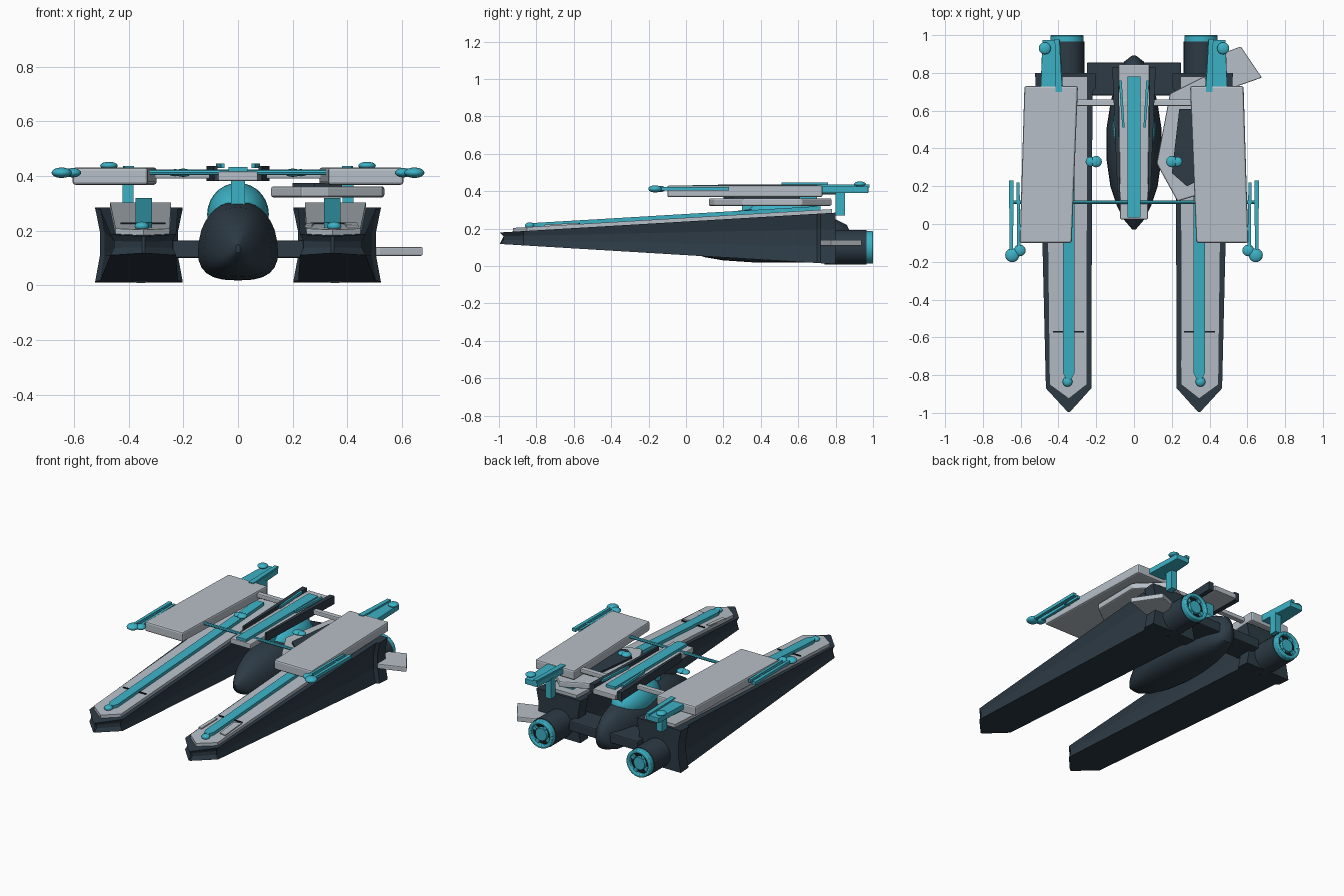
import bpy, bmesh, math
from mathutils import Vector, Matrix

if "Cube" in bpy.data.objects:
    bpy.data.objects.remove(bpy.data.objects["Cube"])


def material(name, rgb):
    m = bpy.data.materials.new(name)
    m.diffuse_color = (*rgb, 1)
    m.use_nodes = True
    m.node_tree.nodes["Principled BSDF"].inputs["Base Color"].default_value = m.diffuse_color
    return m


DARK = material("dark slate", (0.026, 0.043, 0.060))
GREY = material("light grey", (0.47, 0.52, 0.57))
TEAL = material("teal", (0.045, 0.44, 0.56))
BLACK = material("black", (0.008, 0.010, 0.014))


def finish(name, bm, mat, bevel=0, smooth=False):
    bmesh.ops.recalc_face_normals(bm, faces=bm.faces[:])
    me = bpy.data.meshes.new(name)
    bm.to_mesh(me)
    bm.free()
    ob = bpy.data.objects.new(name, me)
    bpy.context.collection.objects.link(ob)
    me.materials.append(mat)
    if bevel:
        b = ob.modifiers.new("bevel", 'BEVEL')
        b.width, b.segments = bevel, 2
    if smooth:
        bpy.ops.object.select_all(action='DESELECT')
        ob.select_set(True)
        bpy.context.view_layer.objects.active = ob
        bpy.ops.object.shade_smooth_by_angle(angle=math.radians(40))
    return ob


def loft(name, rings, mat, smooth=False):
    bm = bmesh.new()
    vs = [[bm.verts.new(p) for p in r] for r in rings]
    n = len(vs[0])
    for a, b in zip(vs, vs[1:]):
        for i in range(n):
            bm.faces.new((a[i], a[(i + 1) % n], b[(i + 1) % n], b[i]))
    bm.faces.new(vs[0])
    bm.faces.new(vs[-1])
    return finish(name, bm, mat, smooth=smooth)


def slab(name, pts, z0, z1, mat, slope=0, bevel=0, side=1):
    """Extruded plan outline; slope raises it along y."""
    rings = [[(side * x, y, z + slope * y) for x, y in pts] for z in (z0, z1)]
    ob = loft(name, rings, mat)
    if bevel:
        b = ob.modifiers.new("bevel", 'BEVEL')
        b.width, b.segments = bevel, 2
    return ob


def rect(x0, x1, y0, y1):
    return [(x0, y0), (x1, y0), (x1, y1), (x0, y1)]


def ball(name, loc, radius, height, mat):
    bm = bmesh.new()
    bmesh.ops.create_uvsphere(bm, u_segments=20, v_segments=12, radius=1)
    bmesh.ops.scale(bm, vec=(radius, radius, height), verts=bm.verts)
    bmesh.ops.translate(bm, vec=loc, verts=bm.verts)
    return finish(name, bm, mat, smooth=True)


def rod(name, a, b, r, mat, r2=None, seg=32):
    a, b = Vector(a), Vector(b)
    bm = bmesh.new()
    rot = (b - a).to_track_quat('Z', 'Y').to_matrix().to_4x4()
    bmesh.ops.create_cone(bm, cap_ends=True, segments=seg, radius1=r, radius2=r2 or r,
                          depth=(b - a).length, matrix=Matrix.Translation((a + b) / 2) @ rot)
    return finish(name, bm, mat, smooth=seg > 8)


def ring(name, cx, cz, y0, y1, r_in, r_out, mat, a0=0.0, a1=2 * math.pi, seg=40):
    """Flat-walled ring, or an arc of one, around the y axis."""
    bm = bmesh.new()
    full = a1 - a0 > 6.28
    n = seg if full else seg + 1
    secs = []
    for i in range(n):
        t = a0 + (a1 - a0) * i / seg
        secs.append([bm.verts.new((cx + r * math.cos(t), y, cz + r * math.sin(t)))
                     for r, y in ((r_in, y0), (r_out, y0), (r_out, y1), (r_in, y1))])
    for i in range(n if full else n - 1):
        a, b = secs[i], secs[(i + 1) % n]
        for k in range(4):
            bm.faces.new((a[k], a[(k + 1) % 4], b[(k + 1) % 4], b[k]))
    if not full:
        bm.faces.new(secs[0])
        bm.faces.new(secs[-1])
    return finish(name, bm, mat, bevel=0.006 if full else 0, smooth=True)


SLOPE, TOP = 0.059, 0.238           # deck line of the two hulls

for s, tag in ((-1, "left"), (1, "right")):
    # Long hull with pinched sides and a flared rear frame
    rings = []
    for y, w in ((-0.995, 0.006), (-0.87, 0.12), (0.70, 0.142), (0.72, 0.16), (0.80, 0.16)):
        c = 0.355 + 0.010 * y
        zt, zb = TOP + SLOPE * y, 0.058 - 0.06 * y
        za, zc = zb + (zt - zb) * 0.35, zb + (zt - zb) * 0.68
        q = 0.02 if y < -0.9 else 0
        half = [(w, zb, 0), (w * 0.89, za, q), (w * 0.89, zc, q), (w, zt, 0)]
        loop = half + [(-x, z, d) for x, z, d in reversed(half)]
        rings.append([(s * (c + x), y + d, z) for x, z, d in loop])
    loft(tag + "_hull", rings, DARK)

    # Deck plate, stripe and its round end
    slab(tag + "_deck", [(0.345, -0.925), (0.448, -0.85), (0.468, 0.78), (0.245, 0.78), (0.25, -0.85)],
         TOP - 0.005, TOP + 0.02, GREY, SLOPE, side=s)
    slab(tag + "_deck_stripe", [(0.315, -0.79), (0.33, -0.82), (0.36, -0.82), (0.375, -0.79),
                                (0.375, 0.72), (0.315, 0.72)], TOP + 0.018, TOP + 0.04, TEAL, SLOPE, side=s)
    ball(tag + "_stripe_end", (s * 0.352, -0.835, 0.216), 0.026, 0.017, TEAL)
    slab(tag + "_deck_seam", rect(0.265, 0.43, -0.574, -0.566), TOP + 0.019, TOP + 0.026, BLACK, SLOPE, side=s)

    # Engine barrel and nozzle
    cx, cz = s * 0.355, 0.1
    rod(tag + "_engine", (cx, 0.74, cz), (cx, 0.965, cz), 0.092, DARK)
    ring(tag + "_nozzle_rim", cx, cz, 0.955, 1.0, 0.066, 0.088, TEAL)
    rod(tag + "_nozzle_back", (cx, 0.95, cz), (cx, 0.975, cz), 0.07, BLACK)
    rod(tag + "_nozzle_hub", (cx, 0.96, cz), (cx, 0.992, cz), 0.045, TEAL, 0.04)
    for k in range(4):
        a = k * math.pi / 2 + 0.3
        ring(tag + "_nozzle_pad", cx, cz, 0.96, 0.99, 0.044, 0.068, TEAL, a, a + 0.45, 6)

    # Raised wing panel
    slab(tag + "_wing_panel", [(0.33, -0.10), (0.605, -0.10), (0.58, 0.73), (0.297, 0.73)],
         0.368, 0.431, GREY, bevel=0.01, side=s)

    # Tail boom, its cap and the post holding it
    slab(tag + "_tail_boom", [(0.375, 0.70), (0.495, 0.70), (0.485, 0.975), (0.392, 0.975)],
         0.39, 0.425, TEAL, bevel=0.004, side=s)
    slab(tag + "_tail_ridge", [(0.38, 0.70), (0.415, 0.70), (0.42, 0.98), (0.395, 0.98)],
         0.42, 0.436, TEAL, side=s)
    ball(tag + "_tail_cap", (s * 0.472, 0.93, 0.438), 0.032, 0.014, TEAL)
    slab(tag + "_tail_post", rect(0.382, 0.422, 0.80, 0.85), 0.27, 0.40, TEAL, side=s)

    # Outer side rails with rounded pods
    slab(tag + "_outer_rail", [(0.64, -0.15), (0.658, -0.15), (0.662, 0.23), (0.638, 0.23)],
         0.403, 0.423, TEAL, side=s)
    slab(tag + "_inner_rail", [(0.60, -0.13), (0.618, -0.13), (0.622, 0.22), (0.606, 0.22)],
         0.403, 0.423, TEAL, side=s)
    ball(tag + "_outer_pod", (s * 0.645, -0.165, 0.412), 0.037, 0.019, TEAL)
    ball(tag + "_inner_pod", (s * 0.605, -0.14, 0.412), 0.031, 0.017, TEAL)

    # Paired round pods between hull and centre
    ball(tag + "_middle_pod", (s * 0.2, 0.33, 0.412), 0.03, 0.015, TEAL)
    ball(tag + "_middle_pod_outer", (s * 0.23, 0.33, 0.412), 0.026, 0.013, TEAL)

    # Centre spine rails and slats
    slab(tag + "_spine_rail", [(0.075, 0.17), (0.088, 0.17), (0.115, 0.83), (0.082, 0.83)],
         0.382, 0.436, DARK, side=s)
    slab(tag + "_spine_slat", [(0.05, 0.51), (0.062, 0.51), (0.08, 0.76), (0.065, 0.76)],
         0.43, 0.446, TEAL, side=s)

# Pod fuselage, egg shaped in section
rings = []
for y, w, zb, zt in ((-0.03, 0.008, 0.12, 0.15), (0.02, 0.05, 0.075, 0.20), (0.10, 0.09, 0.047, 0.25),
                     (0.20, 0.122, 0.03, 0.285), (0.35, 0.143, 0.02, 0.305), (0.50, 0.143, 0.018, 0.305),
                     (0.65, 0.12, 0.018, 0.29), (0.78, 0.085, 0.025, 0.26), (0.86, 0.05, 0.05, 0.22),
                     (0.892, 0.01, 0.11, 0.15)):
    zm, h = (zb + zt) / 2, (zt - zb) / 2
    r = []
    for i in range(28):
        t = 2 * math.pi * i / 28
        c, d = math.cos(t), math.sin(t)
        x = math.copysign(abs(c) ** 0.75, c) * w * (1 - 0.2 * d)
        r.append((x, y, zm + h * math.copysign(abs(d) ** 0.85, d)))
    rings.append(r)
loft("fuselage", rings, DARK, smooth=True)
bm = bmesh.new()
bmesh.ops.create_uvsphere(bm, u_segments=24, v_segments=14, radius=1)
bmesh.ops.scale(bm, vec=(0.113, 0.2, 0.115), verts=bm.verts)
bmesh.ops.translate(bm, vec=(0, 0.52, 0.26), verts=bm.verts)
finish("canopy", bm, TEAL, smooth=True)
slab("spine_support", rect(-0.026, 0.026, 0.30, 0.70), 0.28, 0.39, TEAL)

# Cross beam between the hulls
slab("cross_beam", rect(-0.25, 0.25, 0.68, 0.855), 0.10, 0.165, DARK, bevel=0.008)

# Centre spine panel and stripe
slab("spine_panel", [(-0.073, 0.025), (0.073, 0.025), (0.082, 0.845), (-0.082, 0.845)],
     0.382, 0.416, GREY, bevel=0.005)
slab("spine_stripe", rect(-0.034, 0.034, 0.035, 0.78), 0.41, 0.433, TEAL)

# Cross rods joining the panels
slab("rear_cross_rod", rect(-0.32, 0.32, 0.625, 0.66), 0.39, 0.418, GREY, bevel=0.006)
rod("front_cross_rod", (-0.66, 0.115, 0.413), (0.66, 0.115, 0.413), 0.01, TEAL, seg=8)

# Loose plates on the right side
slab("right_skew_plate", [(0.12, 0.32), (0.23, 0.12), (0.33, 0.15), (0.53, 0.30), (0.535, 0.62),
                          (0.37, 0.78), (0.19, 0.69)], 0.322, 0.362, GREY, bevel=0.008)
slab("right_skew_inlay", [(0.20, 0.27), (0.28, 0.20), (0.38, 0.25), (0.36, 0.61), (0.24, 0.61)],
     0.36, 0.374, DARK)
slab("right_side_fin", [(0.46, 0.90), (0.565, 0.94), (0.677, 0.775), (0.52, 0.72), (0.40, 0.72)],
     0.108, 0.14, GREY, bevel=0.005)
slab("right_deck_plate_inner", [(0.245, -0.76), (0.27, -0.76), (0.278, -0.61), (0.255, -0.61)],
     TOP + 0.018, TOP + 0.027, GREY, SLOPE)
slab("right_deck_plate_outer", [(0.395, -0.75), (0.44, -0.76), (0.435, -0.58), (0.39, -0.60)],
     TOP + 0.018, TOP + 0.027, GREY, SLOPE)
